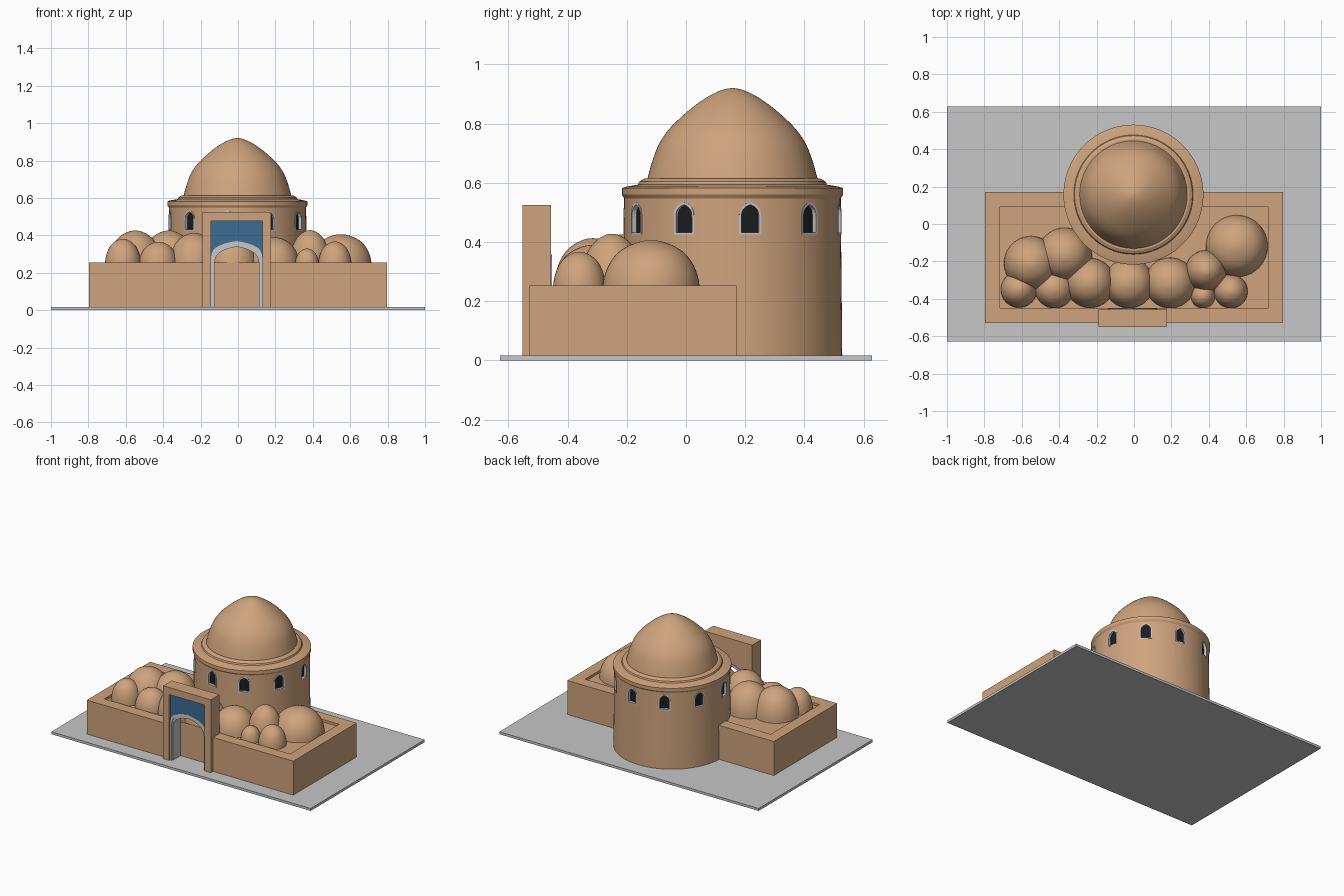
import bpy, bmesh, math
from mathutils import Matrix, Vector

if "Cube" in bpy.data.objects:
    bpy.data.objects.remove(bpy.data.objects["Cube"])


def material(name, rgb):
    m = bpy.data.materials.new(name)
    m.diffuse_color = (*rgb, 1)
    m.use_nodes = True
    m.node_tree.nodes["Principled BSDF"].inputs["Base Color"].default_value = m.diffuse_color
    return m


TAN = material("sand_clay", (0.62, 0.37, 0.205))
GREY = material("light_grey", (0.57, 0.57, 0.58))
BLUE = material("tile_blue", (0.045, 0.15, 0.29))
DARK = material("dark_opening", (0.012, 0.012, 0.014))


def finish(name, bm, *mats):
    bmesh.ops.remove_doubles(bm, verts=bm.verts, dist=1e-5)
    bmesh.ops.recalc_face_normals(bm, faces=bm.faces)
    me = bpy.data.meshes.new(name)
    bm.to_mesh(me)
    bm.free()
    ob = bpy.data.objects.new(name, me)
    for m in mats:
        me.materials.append(m)
    bpy.context.collection.objects.link(ob)
    return ob


def box(name, lo, hi, mat):
    bm = bmesh.new()
    bmesh.ops.create_cube(bm, size=1)
    for v in bm.verts:
        v.co = Vector([(lo[i] + hi[i]) / 2 + v.co[i] * (hi[i] - lo[i]) for i in range(3)])
    return finish(name, bm, mat)


def prism(name, pts, y0, y1, *mats, matrix=None):
    """Extrude an x-z outline along y."""
    bm = bmesh.new()
    f = bm.faces.new([bm.verts.new((x, y0, z)) for x, z in pts])
    ext = bmesh.ops.extrude_face_region(bm, geom=[f])["geom"]
    for v in ext:
        if isinstance(v, bmesh.types.BMVert):
            v.co.y = y1
    if matrix:
        bmesh.ops.transform(bm, matrix=matrix, verts=bm.verts)
    return finish(name, bm, *mats)


def lathe(name, prof, centre, seg, mat):
    bm = bmesh.new()
    rings = [[bm.verts.new((centre[0] + r * math.cos(2 * math.pi * i / seg),
                            centre[1] + r * math.sin(2 * math.pi * i / seg), z))
              for i in range(seg)] if r > 0 else [bm.verts.new((*centre, z))]
             for r, z in prof]
    for a, b in zip(rings, rings[1:]):
        for i in range(seg):
            j = (i + 1) % seg
            quad = [a[i % len(a)], a[j % len(a)], b[j % len(b)], b[i % len(b)]]
            bm.faces.new(list(dict.fromkeys(quad)))
    return finish(name, bm, mat)


def spline(p, n=4):
    """Smooth a profile through its points."""
    out = []
    for i in range(len(p) - 1):
        a, b, c, d = p[max(i - 1, 0)], p[i], p[i + 1], p[min(i + 2, len(p) - 1)]
        for k in range(n):
            t = k / n
            out.append(tuple(0.5 * (2 * b[q] + (c[q] - a[q]) * t
                       + (2 * a[q] - 5 * b[q] + 4 * c[q] - d[q]) * t * t
                       + (3 * b[q] - a[q] - 3 * c[q] + d[q]) * t ** 3) for q in (0, 1)))
    return out + [p[-1]]


def arch(cx, w, spring, peak, bottom=None):
    """Pointed arch outline, left to right, with optional legs."""
    half = spline([(1, 0), (0.95, 0.33), (0.8, 0.6), (0.45, 0.85), (0, 1)], 3)
    h = peak - spring
    pts = [(cx - w * a, spring + h * b) for a, b in half]
    pts += [(cx + w * a, spring + h * b) for a, b in reversed(half[:-1])]
    if bottom is not None:
        pts = [(cx - w, bottom)] + pts + [(cx + w, bottom)]
    return pts


def cut(ob, cutter, keep=False):
    mod = ob.modifiers.new("cut", 'BOOLEAN')
    mod.operation = 'DIFFERENCE'
    mod.solver = 'EXACT'
    mod.object = cutter
    bpy.context.view_layer.objects.active = ob
    bpy.ops.object.modifier_apply(modifier=mod.name)
    if not keep:
        bpy.data.objects.remove(cutter)


def smooth(ob, deg=30):
    bpy.ops.object.select_all(action='DESELECT')
    ob.select_set(True)
    bpy.context.view_layer.objects.active = ob
    bpy.ops.object.shade_smooth_by_angle(angle=math.radians(deg))


G = 0.017       # ground level on the plate
FLOOR = 0.237   # sunken roof floor

# Base plate and main block with a sunken roof
box("base_plate", (-1, -0.628, 0), (1, 0.628, G), GREY)
block = box("main_block", (-0.796, -0.528, G), (0.796, 0.17, 0.254), TAN)
cut(block, box("roof_cutter", (-0.716, -0.45, FLOOR), (0.716, 0.09, 0.4), TAN))

# Entrance portal: slab, shallow niche, arched recess
PX = -0.007
portal = box("portal", (PX - 0.184, -0.552, G), (PX + 0.184, -0.456, 0.525), TAN)
cut(portal, box("niche_cutter", (PX - 0.137, -0.6, -0.1), (PX + 0.137, -0.535, 0.476), TAN))
opening = prism("arch_cutter", arch(PX, 0.13, 0.265, 0.358, -0.1), -0.6, -0.452, TAN)
cut(portal, opening, keep=True)
cut(block, opening)

# Blue tile panel above the arch
panel = arch(PX, 0.1368, 0.285, 0.37) + [(PX + 0.1368, 0.4758), (PX - 0.1368, 0.4758)]
prism("tile_panel", panel, -0.540, -0.534, BLUE)

# Grey arch border and lining; the soffit is clay
outer, inner = arch(PX, 0.1368, 0.285, 0.37, G), arch(PX, 0.125, 0.27, 0.352, G)
prism("arch_border", outer + inner[::-1], -0.543, -0.534, GREY)
inner2 = arch(PX, 0.119, 0.25, 0.34, G)
lining = prism("arch_lining", arch(PX, 0.1298, 0.265, 0.3575, G) + inner2[::-1],
               -0.537, -0.453, GREY, TAN)
for p in lining.data.polygons:
    if p.normal.z < -0.6 and p.center.z > 0.2:
        p.material_index = 1

# Drum with cornice
C = (-0.003, 0.157)
drum = lathe("drum", [(0, G), (0.371, G), (0.366, 0.53), (0.366, 0.548), (0.374, 0.56),
                      (0.374, 0.582), (0.36, 0.587), (0.319, 0.594), (0.315, 0.604),
                      (0.298, 0.614), (0, 0.614)], C, 96, TAN)

# Ten arched windows: cut opening, grey frame, dark pane
for k in range(10):
    M = Matrix.Translation((*C, 0)) @ Matrix.Rotation(math.radians(99.4 + 36 * k), 4, 'Z')
    out = arch(0, 0.038, 0.485, 0.535, 0.425)
    inn = arch(0, 0.030, 0.485, 0.526, 0.432)
    cut(drum, prism("window_cutter", out, -0.42, -0.335, TAN, matrix=M))
    ring = out + [out[0]] + [inn[0]] + inn[::-1]
    bm_pts = out + inn[::-1]
    prism("window_frame", bm_pts, -0.367, -0.336, GREY, matrix=M)
    prism("window_sill", [(-0.038, 0.425), (0.038, 0.425), (0.038, 0.432), (-0.038, 0.432)],
          -0.367, -0.336, GREY, matrix=M)
    prism("window_pane", inn, -0.35, -0.343, DARK, matrix=M)
smooth(drum)

# Main pointed dome
dome = lathe("main_dome", spline([(0.288, 0.612), (0.272, 0.67), (0.25, 0.728), (0.218, 0.777),
                                  (0.176, 0.82), (0.13, 0.859), (0.08, 0.893), (0.035, 0.914),
                                  (0, 0.921)]), C, 96, TAN)
smooth(dome)

# Cluster of small roof domes: x, y, radius, peak height
domes = [(0.55, -0.118, 0.165, 0.406), (0.518, -0.36, 0.09, 0.367), (0.369, -0.385, 0.065, 0.33),
         (0.385, -0.25, 0.11, 0.428), (0.193, -0.315, 0.135, 0.39), (-0.027, -0.317, 0.133, 0.39),
         (-0.235, -0.315, 0.133, 0.413), (-0.37, -0.165, 0.145, 0.426), (-0.55, -0.21, 0.145, 0.426),
         (-0.615, -0.35, 0.097, 0.382), (-0.425, -0.345, 0.105, 0.366)]
shape = spline([(1, 0), (0.965, 0.25), (0.87, 0.5), (0.71, 0.72), (0.48, 0.88), (0.2, 0.98), (0, 1)])
for x, y, r, top in domes:
    smooth(lathe("roof_dome", [(r * a, FLOOR + (top - FLOOR) * b) for a, b in shape],
                 (x, y), 48, TAN))
